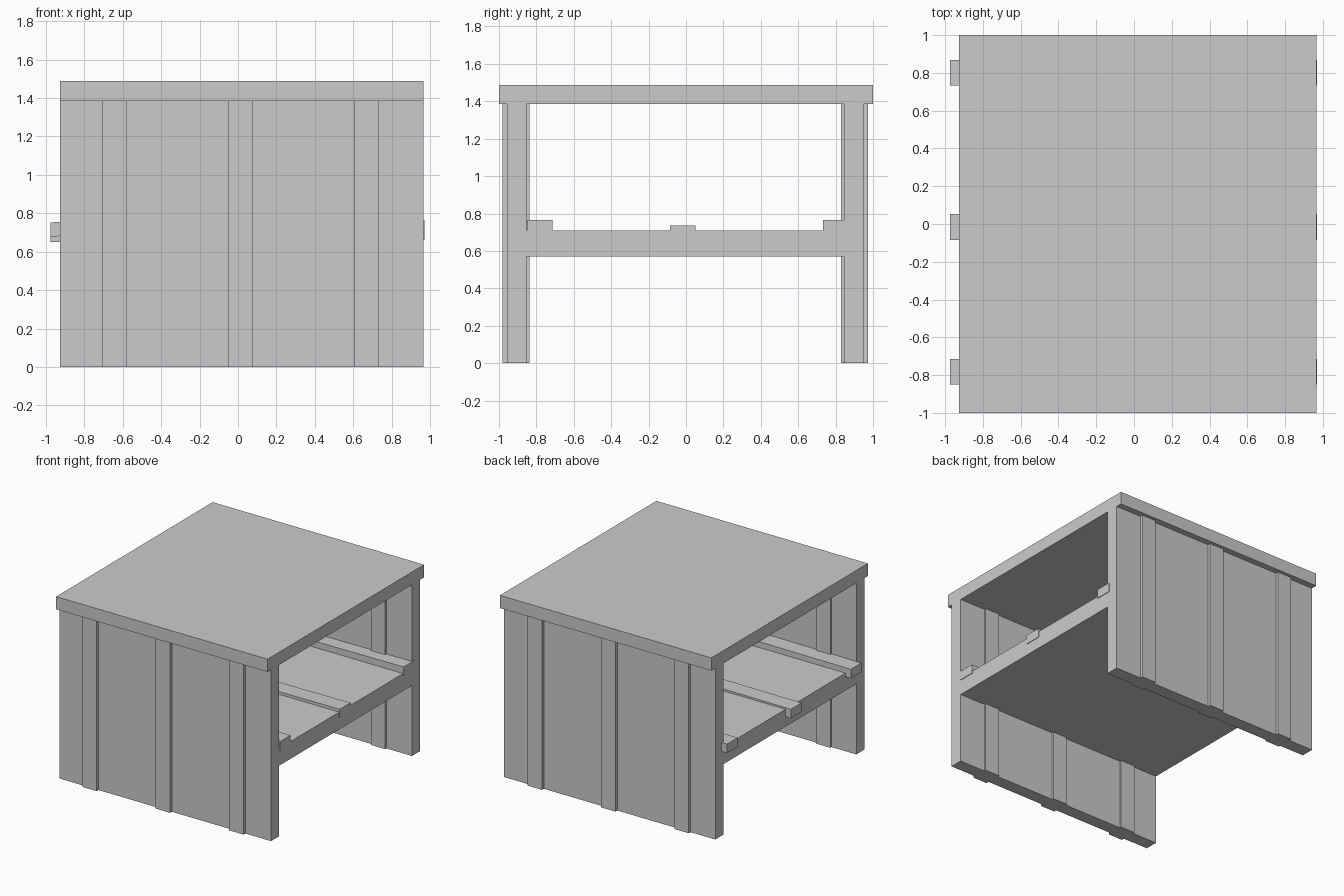
import bpy, bmesh

if "Cube" in bpy.data.objects:
    bpy.data.objects.remove(bpy.data.objects["Cube"])


def box(name, x, y, z, tilt=0.0):
    """Box from (min, max) ranges; tilt lowers the -x end."""
    bm = bmesh.new()
    bmesh.ops.create_cube(bm, size=1.0)
    for v in bm.verts:
        drop = tilt if v.co.x < 0 else 0.0
        v.co = (x[v.co.x > 0], y[v.co.y > 0], z[v.co.z > 0] - drop)
    mesh = bpy.data.meshes.new(name)
    bm.to_mesh(mesh)
    bm.free()
    obj = bpy.data.objects.new(name, mesh)
    bpy.context.collection.objects.link(obj)
    return obj


SPAN = (-0.927, 0.965)
TOP = 1.385

# Table top
box("table_top", SPAN, (-1.0, 1.0), (TOP, 1.488))

# Side walls, each with three thicker upright battens passing through
for side, wall, batten in (("front", (-0.957, -0.852), (-0.98, -0.837)),
                           ("back", (0.845, 0.95), (0.83, 0.973))):
    box(side + "_wall", SPAN, wall, (0.0, TOP))
    for i, x in enumerate(((-0.705, -0.578), (-0.05, 0.078), (0.607, 0.735))):
        box(f"{side}_batten_{i + 1}", x, batten, (0.0, TOP))

# Shelf between the walls
box("shelf", SPAN, (-0.852, 0.845), (0.57, 0.71))

# Slightly sloping rails lying in the shelf, overhanging its ends
for name, y, top in (("front_rail", (-0.85, -0.715), 0.765),
                     ("middle_rail", (-0.085, 0.052), 0.735),
                     ("back_rail", (0.732, 0.868), 0.765)):
    box(name, (-0.975, 0.97), y, (top - 0.073, top), tilt=0.012)
